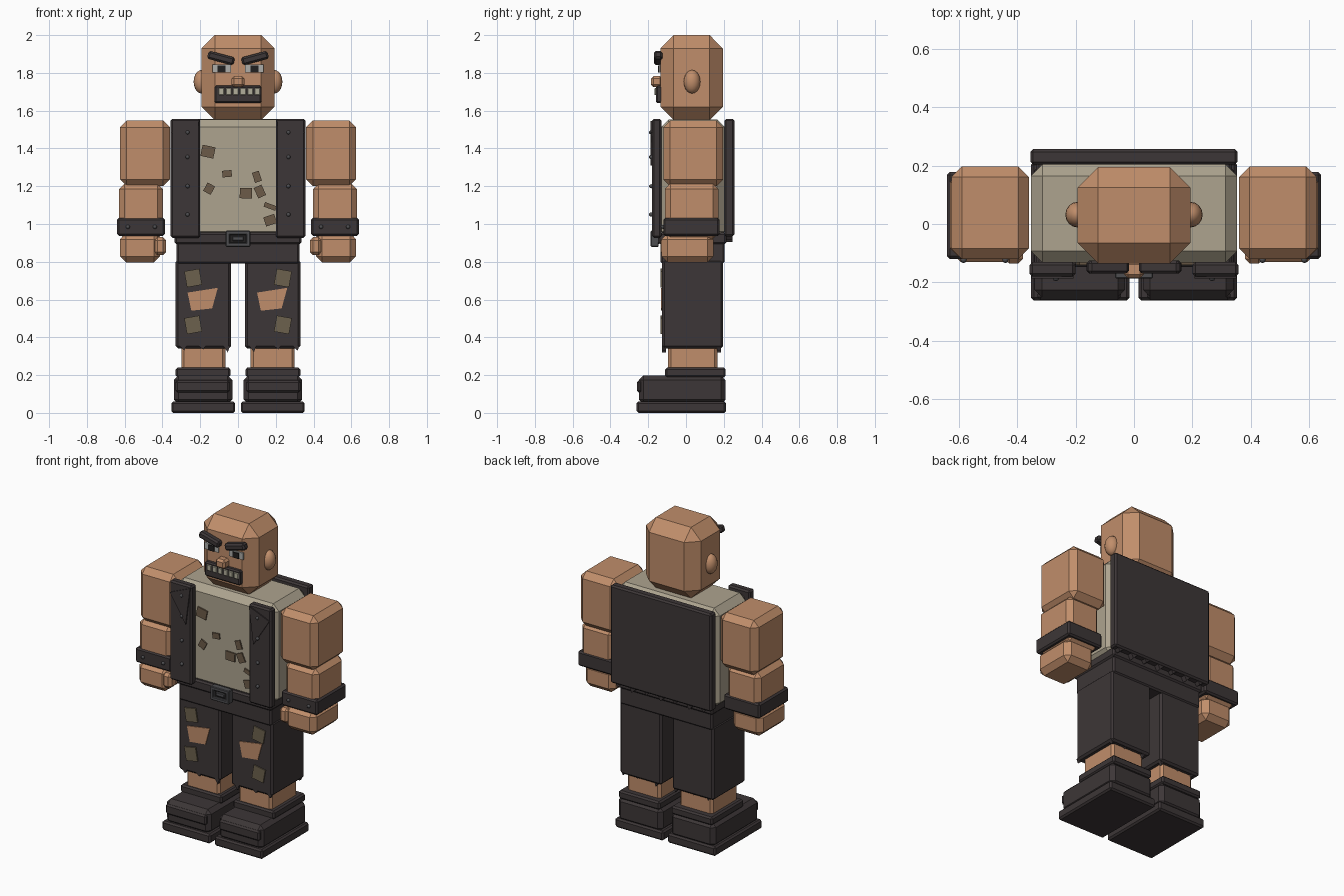
import bpy, bmesh, math
from mathutils import Matrix


def material(name, r, g, b):
    m = bpy.data.materials.new(name)
    m.diffuse_color = (r, g, b, 1)
    return m


SKIN = material("skin", 0.53, 0.27, 0.145)
CLOTH = material("dark_cloth", 0.046, 0.037, 0.038)
SHIRT = material("shirt", 0.42, 0.37, 0.275)
STAIN = material("shirt_stain", 0.15, 0.105, 0.065)
PATCH = material("trouser_patch", 0.15, 0.12, 0.075)
METAL = material("buckle_metal", 0.075, 0.075, 0.08)
EYE = material("eye_white", 0.42, 0.42, 0.40)
TOOTH = material("tooth", 0.45, 0.43, 0.33)
BLACK = material("black", 0.015, 0.014, 0.014)


def finish(name, bm, mat):
    bmesh.ops.recalc_face_normals(bm, faces=bm.faces)
    me = bpy.data.meshes.new(name)
    bm.to_mesh(me)
    bm.free()
    me.materials.append(mat)
    ob = bpy.data.objects.new(name, me)
    bpy.context.collection.objects.link(ob)
    return ob


def box(name, xs, ys, zs, mat, bevel=0.01, turn=0):
    """Chamfered box between ranges, turned about the front-back axis."""
    bm = bmesh.new()
    bmesh.ops.create_cube(bm, size=1)
    size = [abs(r[1] - r[0]) for r in (xs, ys, zs)]
    bmesh.ops.scale(bm, vec=size, verts=bm.verts)
    if bevel:
        bmesh.ops.bevel(bm, geom=bm.edges[:], offset=bevel, segments=1,
                        affect='EDGES', profile=0.5)
    mid = [(r[0] + r[1]) / 2 for r in (xs, ys, zs)]
    bmesh.ops.transform(bm, verts=bm.verts, matrix=Matrix.Translation(mid)
                        @ Matrix.Rotation(math.radians(turn), 4, 'Y'))
    return finish(name, bm, mat)


def plate(name, pts, y, mat, depth=0.009):
    """Flat outline in x, z with its front at y."""
    bm = bmesh.new()
    front = [bm.verts.new((x, y, z)) for x, z in pts]
    face = bm.faces.new(front)
    ext = bmesh.ops.extrude_face_region(bm, geom=[face], use_keep_orig=True)
    bmesh.ops.translate(bm, vec=(0, depth, 0), verts=[
        v for v in ext['geom'] if isinstance(v, bmesh.types.BMVert)])
    return finish(name, bm, mat)


def ball(name, centre, radii, mat, seg=16):
    bm = bmesh.new()
    bmesh.ops.create_uvsphere(bm, u_segments=seg, v_segments=seg // 2 + 2, radius=1)
    bmesh.ops.scale(bm, vec=radii, verts=bm.verts)
    bmesh.ops.translate(bm, vec=centre, verts=bm.verts)
    for f in bm.faces:
        f.smooth = True
    return finish(name, bm, mat)


# Head and face
box("head", (-0.193, 0.193), (-0.135, 0.195), (1.55, 2.0), SKIN, 0.07)
box("nose", (-0.034, 0.034), (-0.185, -0.125), (1.725, 1.783), SKIN, 0.013)
box("mouth", (-0.125, 0.125), (-0.16, -0.125), (1.64, 1.732), CLOTH, 0.008)
for i in range(6):
    x = -0.0875 + i * 0.038
    box("tooth", (x - 0.015, x + 0.015), (-0.167, -0.158), (1.682, 1.72), TOOTH, 0.003)

# Torso and waist
box("shirt", (-0.353, 0.353), (-0.132, 0.205), (0.92, 1.553), SHIRT, 0.04)
box("vest_back", (-0.355, 0.355), (0.203, 0.257), (0.935, 1.557), CLOTH)
box("pelvis", (-0.325, 0.325), (-0.135, 0.205), (0.79, 0.905), CLOTH)
box("belt", (-0.335, 0.335), (-0.147, 0.215), (0.893, 0.955), CLOTH)
box("buckle_plate", (-0.05, 0.05), (-0.172, -0.14), (0.895, 0.95), BLACK, 0.004)
for z in (0.89, 0.954):
    box("buckle_bar", (-0.065, 0.065), (-0.187, -0.145), (z - 0.011, z + 0.011), METAL, 0.004)
for x in (-0.054, 0.054):
    box("buckle_side", (x - 0.011, x + 0.011), (-0.187, -0.145), (0.88, 0.964), METAL, 0.004)
box("buckle_pin", (-0.03, 0.03), (-0.182, -0.16), (0.91, 0.935), METAL, 0.004)

# Torn edge along the back of the vest
for i in range(7):
    x = -0.3 + i * 0.1
    drop = 0.03 if i % 2 else 0.02
    plate("vest_tatter", [(x - 0.03, 0.945), (x + 0.03, 0.945), (x + 0.01, 0.935 - drop)],
          0.215, CLOTH, 0.03)

# Parts found on both sides
for s, side in ((-1, "left"), (1, "right")):
    def pair(part, xs, ys, zs, mat, bevel=0.01, turn=0):
        box(f"{side}_{part}", [s * x for x in xs], ys, zs, mat, bevel, s * turn)

    # Ears, brows and eyes
    ball(f"{side}_ear", (s * 0.193, 0.032, 1.753), (0.042, 0.044, 0.062), SKIN)
    pair("brow", (0.018, 0.162), (-0.17, -0.125), (1.857, 1.9), CLOTH, 0.01, -15)
    pair("eye", (0.038, 0.135), (-0.143, -0.134), (1.802, 1.845), EYE, 0)
    pair("pupil", (0.065, 0.108), (-0.149, -0.142), (1.803, 1.838), BLACK, 0)

    # Vest front, lapel and studs
    pair("vest_front", (0.2, 0.357), (-0.18, -0.13), (0.927, 1.557), CLOTH)
    plate(f"{side}_lapel", [(s * 0.35, 1.485), (s * 0.207, 1.545), (s * 0.238, 1.31)],
          -0.187, CLOTH)
    for z in (1.485, 1.355, 1.2, 1.05):
        ball(f"{side}_vest_stud", (s * 0.267, -0.184, z), (0.011, 0.012, 0.011), METAL, 8)

    # Arm, cuff and hand
    pair("upper_arm", (0.36, 0.625), (-0.12, 0.197), (1.2, 1.547), SKIN, 0.036)
    pair("forearm", (0.397, 0.63), (-0.112, 0.172), (0.92, 1.215), SKIN, 0.03)
    pair("cuff", (0.387, 0.64), (-0.12, 0.178), (0.937, 1.032), CLOTH)
    pair("hand", (0.413, 0.625), (-0.13, 0.145), (0.797, 0.95), SKIN, 0.032)
    pair("thumb", (0.38, 0.443), (-0.136, -0.065), (0.835, 0.93), SKIN, 0.017)
    for x in (0.44, 0.583):
        ball(f"{side}_cuff_stud", (s * x, -0.122, 0.985), (0.011, 0.012, 0.011), METAL, 8)

    # Trouser leg, shin and boot
    pair("trouser_leg", (0.037, 0.33), (-0.127, 0.197), (0.342, 0.81), CLOTH, 0.012)
    pair("shin", (0.067, 0.3), (-0.095, 0.167), (0.2, 0.38), SKIN, 0.015)
    pair("boot_collar", (0.04, 0.33), (-0.11, 0.21), (0.188, 0.24), CLOTH)
    pair("boot", (0.03, 0.34), (-0.25, 0.21), (0.045, 0.198), CLOTH, 0.025)
    pair("boot_strap", (0.045, 0.33), (-0.26, -0.23), (0.108, 0.172), CLOTH)
    pair("sole", (0.015, 0.353), (-0.262, 0.212), (0.0, 0.06), CLOTH)

    # Trouser patches, knee hole and torn hem
    for z in (0.714, 0.466):
        pair("patch", (0.197, 0.278), (-0.135, -0.126), (z - 0.043, z + 0.043), PATCH, 0, 10)
    off = 0.0 if s < 0 else 0.368
    plate(f"{side}_knee_hole", [(off + x, z) for x, z in (
        (-0.267, 0.637), (-0.107, 0.662), (-0.137, 0.553), (-0.247, 0.541))], -0.132, SKIN)
    for x, tip in ((0.06, 0.32), (0.19, 0.335), (0.29, 0.33)):
        x = off * 0.05 + s * x
        for y in (-0.127, 0.165):
            plate(f"{side}_hem_tatter", [(x - 0.018, 0.355), (x + 0.018, 0.355), (x + 0.006, tip)],
                  y, CLOTH, 0.02)

# Stains on the shirt: x, z, width, height, turn
for x, z, w, h, turn in ((-0.159, 1.383, 0.07, 0.06, 12), (-0.058, 1.266, 0.05, 0.035, -5),
                         (-0.153, 1.187, 0.045, 0.05, 28), (0.042, 1.163, 0.065, 0.055, 2),
                         (0.1, 1.25, 0.038, 0.055, -18), (0.116, 1.172, 0.045, 0.06, -25),
                         (0.17, 1.093, 0.065, 0.025, 20), (0.17, 1.02, 0.06, 0.05, -18)):
    box("shirt_stain", (x - w / 2, x + w / 2), (-0.14, -0.131), (z - h / 2, z + h / 2),
        STAIN, 0, turn)
